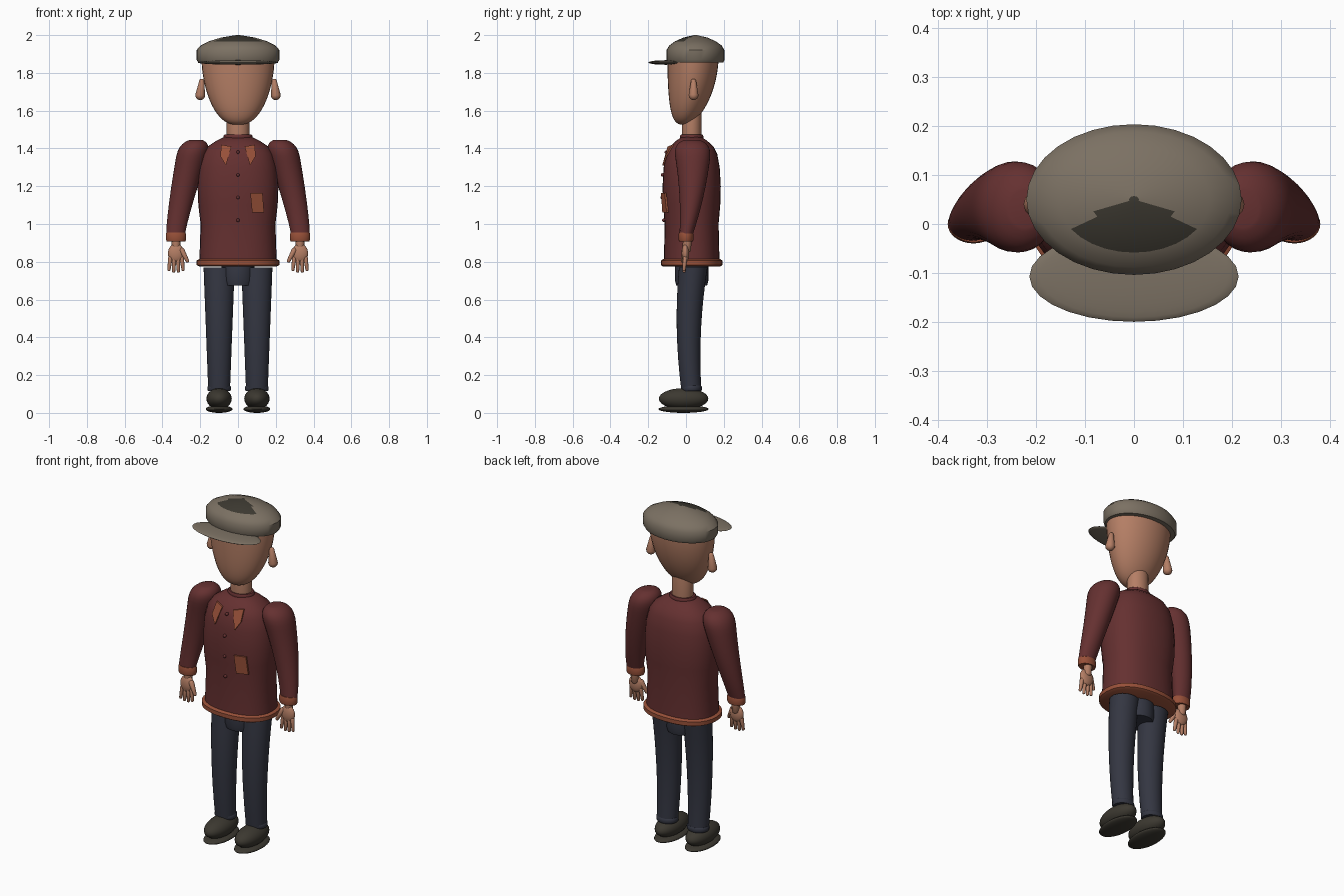
import bpy, bmesh
from math import sin, cos, pi, radians, sqrt
from mathutils import Vector

default_cube = bpy.data.objects.get("Cube")
if default_cube:
    bpy.data.objects.remove(default_cube, do_unlink=True)


def material(name, *colour):
    mat = bpy.data.materials.new(name)
    mat.use_nodes = True
    mat.diffuse_color = (*colour, 1)
    shader = mat.node_tree.nodes["Principled BSDF"]
    shader.inputs["Base Color"].default_value = (*colour, 1)
    shader.inputs["Roughness"].default_value = 0.8
    return mat


JACKET = material("dark red wool", 0.13, 0.03, 0.03)
TRIM = material("rust trim", 0.31, 0.08, 0.04)
SKIN = material("skin", 0.46, 0.21, 0.13)
TROUSERS = material("navy cloth", 0.034, 0.037, 0.054)
CAP = material("grey brown cloth", 0.2, 0.165, 0.125)
LEATHER = material("dark leather", 0.045, 0.04, 0.03)


def finish(name, bm, mat, sharp=40):
    """Turn a bmesh into a named, shaded object."""
    bmesh.ops.recalc_face_normals(bm, faces=bm.faces)
    mesh = bpy.data.meshes.new(name)
    bm.to_mesh(mesh)
    bm.free()
    mesh.materials.append(mat)
    part = bpy.data.objects.new(name, mesh)
    bpy.context.collection.objects.link(part)
    bpy.ops.object.select_all(action='DESELECT')
    part.select_set(True)
    bpy.context.view_layer.objects.active = part
    bpy.ops.object.shade_smooth_by_angle(angle=radians(sharp))
    return part


def signed_power(value, exponent):
    return abs(value) ** exponent * (1 if value >= 0 else -1)


def loft(name, rings, mat, power=2, segments=32):
    """Skin a stack of ovals, each given as x, y, z, width radius, depth radius."""
    bm = bmesh.new()
    angles = [2 * pi * i / segments for i in range(segments)]
    loops = [[bm.verts.new((x + wide * signed_power(sin(a), 2 / power),
                            y - deep * signed_power(cos(a), 2 / power), z))
              for a in angles] for x, y, z, wide, deep in rings]
    for low, high in zip(loops, loops[1:]):
        for i in range(segments):
            bm.faces.new((low[i - 1], low[i], high[i], high[i - 1]))
    bm.faces.new(loops[0])
    bm.faces.new(loops[-1])
    return finish(name, bm, mat)


def turned(name, profile, mat, x=0, y=0.03, depth=0.72, power=2):
    """Oval body from height and width radius pairs, with a constant depth ratio."""
    rings = [(x, y, z, r, r * depth) for z, r in profile]
    return loft(name, rings, mat, power)


def band(name, low, high, radius, mat, **shape):
    """Short ring of cloth with softened rims."""
    soft = (high - low) / 5
    inner = radius * 0.93
    return turned(name, [(low, inner), (low + soft, radius), (high - soft, radius),
                         (high, inner)], mat, **shape)


def capsule(name, start, end, start_radius, end_radius, mat):
    start, end = Vector(start), Vector(end)
    turn = (end - start).to_track_quat('Z', 'Y')
    bm = bmesh.new()
    bmesh.ops.create_uvsphere(bm, u_segments=12, v_segments=8, radius=1)
    for v in bm.verts:
        base, r = (end, end_radius) if v.co.z > 0.01 else (start, start_radius)
        v.co = base + turn @ (v.co * r)
    return finish(name, bm, mat, sharp=60)


def ellipsoid(name, centre, radii, mat):
    bm = bmesh.new()
    bmesh.ops.create_uvsphere(bm, u_segments=28, v_segments=14, radius=1)
    bmesh.ops.scale(bm, vec=radii, verts=bm.verts)
    bmesh.ops.translate(bm, vec=centre, verts=bm.verts)
    return finish(name, bm, mat, sharp=60)


# Jacket
TORSO = [(0.79, 0.205), (1, 0.198), (1.1, 0.21), (1.2, 0.214), (1.3, 0.206),
         (1.37, 0.188), (1.41, 0.16), (1.44, 0.115), (1.46, 0.075)]
BOXY = 2.3
turned("jacket_body", TORSO, JACKET, power=BOXY)
band("jacket_hem", 0.775, 0.814, 0.22, TRIM, depth=0.74, power=BOXY)
band("collar", 1.44, 1.473, 0.077, JACKET, depth=0.8)


def chest(x, z, lift):
    """Point in front of the jacket surface."""
    for (low, r_low), (high, r_high) in zip(TORSO, TORSO[1:]):
        if low <= z <= high:
            r = r_low + (r_high - r_low) * (z - low) / (high - low)
    bulge = (1 - abs(x / r) ** BOXY) ** (1 / BOXY)
    return Vector((x, 0.03 - 0.72 * r * bulge - lift, z))


def patch(name, outline, mat):
    """Thin plate lying on the chest."""
    bm = bmesh.new()
    front, back = [[bm.verts.new(chest(x, z, lift)) for x, z in outline]
                   for lift in (0.014, 0.005)]
    bm.faces.new(front)
    bm.faces.new(back)
    for i in range(len(outline)):
        bm.faces.new((front[i - 1], front[i], back[i], back[i - 1]))
    return finish(name, bm, mat)


patch("chest_pocket", [(0.065, 1.165), (0.13, 1.165), (0.138, 1.06), (0.075, 1.06)], TRIM)
for i in range(4):
    z = 1.02 + 0.12 * i
    capsule(f"button_{i + 1}", chest(0, z, 0), chest(0, z, 0.004), 0.009, 0.009, JACKET)

# Neck, and a head that narrows to the chin
band("neck", 1.43, 1.61, 0.06, SKIN, depth=0.87)
head = []
for i in range(1, 19):
    t = (i / 18) ** 2
    r = 0.194 * sin(t * pi / 2) ** 0.4
    head.append((0, 0.037 - 0.05 * (1 - t) ** 2, 1.525 + 0.37 * t, r, 0.7 * r))
loft("head", head, SKIN)

# Flat cap with a dark patch on the front of the crown
crown = turned("cap_crown", [(1.855, 0.21), (1.87, 0.22), (1.92, 0.22), (1.945, 0.198),
                             (1.967, 0.155), (1.987, 0.09), (2, 0.01)], CAP, y=0.05, depth=0.7)
crown.data.materials.append(LEATHER)
for face in crown.data.polygons:
    x, y, z = face.center
    face.material_index = int(z > 1.97 and 0.06 - y > 0.5 * abs(x))
ellipsoid("cap_brim", (0, -0.107, 1.855), (0.214, 0.093, 0.012), CAP)

# Hips
band("hips", 0.675, 0.8, 0.088, TROUSERS, depth=1)


def sleeve_ring(t):
    """Sleeve widens up the arm and closes in a rounded shoulder."""
    u = 0.495 * sin(t * pi / 2)
    close = sqrt(1 - max(0, (u - 0.36) / 0.14) ** 4)
    y = 0.036 - 0.034 * (1 - u / 0.36) ** 2
    return (0.33 - 0.25 * u ** 1.2, y, 0.95 + u,
            close * (0.05 + 0.08 * u), close * (0.036 + 0.14 * u))


# Paired parts
for side, s in (("left", 1), ("right", -1)):
    patch(f"{side}_lapel", [(s * x, z) for x, z in
          ((0.035, 1.41), (0.088, 1.42), (0.094, 1.36), (0.064, 1.31))], TRIM)
    capsule(f"{side}_ear", (s * 0.2, 0.04, 1.682), (s * 0.192, 0.04, 1.755), 0.026, 0.014, SKIN)

    # Arm
    rings = [sleeve_ring(i / 16) for i in range(17)]
    loft(f"{side}_sleeve", [(s * x, *rest) for x, *rest in rings], JACKET)
    arm = s * 0.328
    band(f"{side}_sleeve_cuff", 0.908, 0.955, 0.053, TRIM, x=arm, y=0, depth=0.75)

    # Hand
    capsule(f"{side}_wrist", (arm, 0.008, 0.93), (arm, 0.004, 0.87), 0.024, 0.024, SKIN)
    ellipsoid(f"{side}_palm", (arm, -0.003, 0.845), (0.043, 0.02, 0.05), SKIN)
    for i, finger in enumerate(("index", "middle", "ring", "little")):
        spread = s * (i - 1.5)
        tip = 0.75 + 0.004 * (i - 1.5) ** 2
        capsule(f"{side}_{finger}_finger", (arm + 0.02 * spread, -0.005, 0.82),
                (arm + 0.025 * spread, -0.01, tip), 0.012, 0.009, SKIN)
    capsule(f"{side}_thumb", (s * 0.297, -0.008, 0.86), (s * 0.268, -0.018, 0.805),
            0.015, 0.01, SKIN)

    # Leg, bending back slightly below the knee
    hip = s * 0.1
    leg = []
    for i in range(9):
        z = 0.13 + 0.08 * i
        r = 0.053 + 0.038 * z
        leg.append((hip, 0.015 + 0.17 * (z - 0.4) ** 2, z, r, 0.92 * r))
    loft(f"{side}_trouser_leg", leg, TROUSERS)
    band(f"{side}_trouser_turnup", 0.115, 0.144, 0.062, TROUSERS, x=hip, depth=0.87)

    # Shoe
    ellipsoid(f"{side}_shoe", (hip, -0.013, 0.075), (0.067, 0.131, 0.056), LEATHER)
    ellipsoid(f"{side}_shoe_sole", (hip, -0.013, 0.02), (0.071, 0.133, 0.02), LEATHER)
